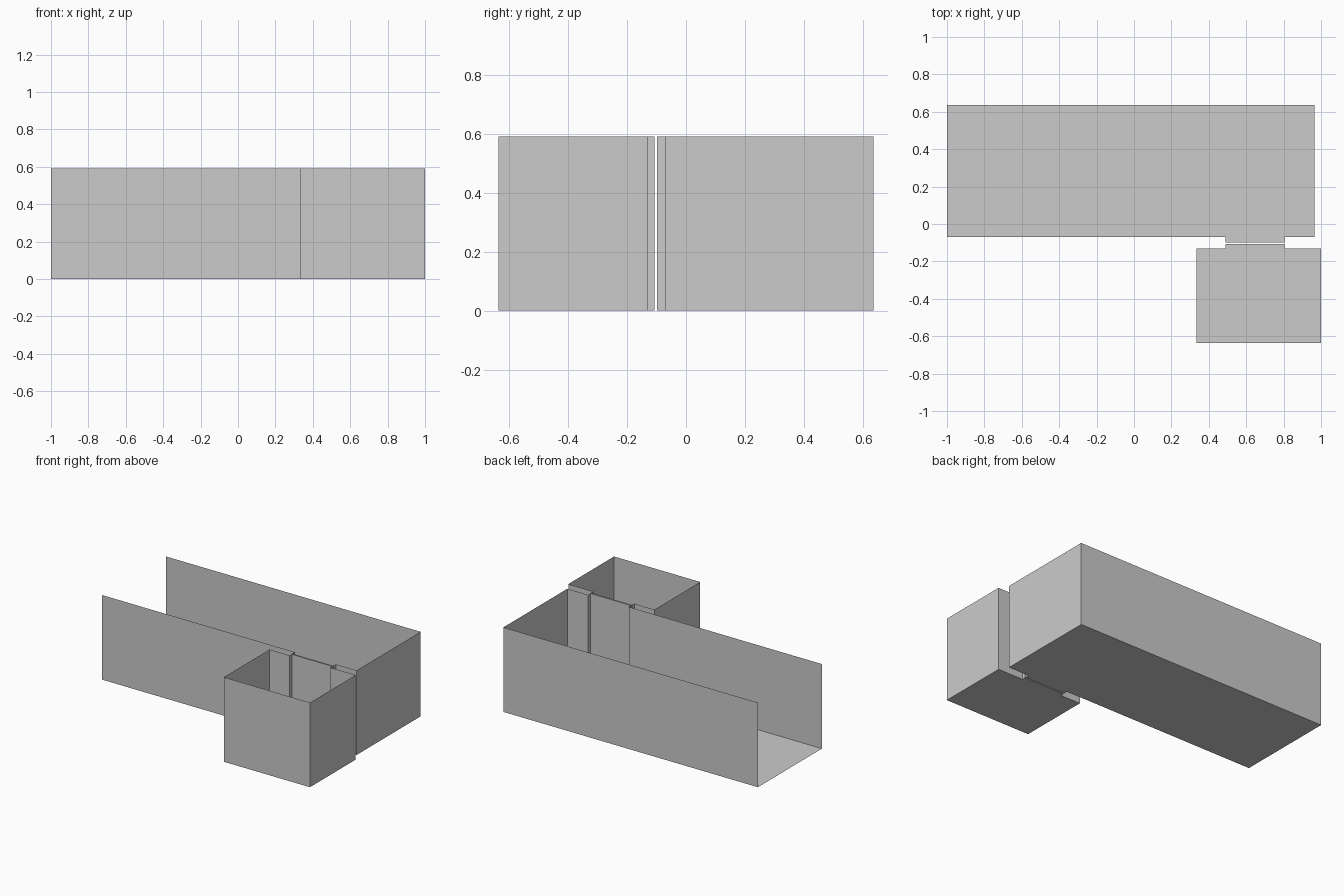
import bpy

if "Cube" in bpy.data.objects:
    bpy.data.objects.remove(bpy.data.objects["Cube"])

H = 0.59  # wall height


def mesh_object(name, verts, faces):
    me = bpy.data.meshes.new(name)
    me.from_pydata(verts, [], faces)
    ob = bpy.data.objects.new(name, me)
    bpy.context.collection.objects.link(ob)
    return ob


def wall_run(name, path):
    """Thin upright wall following a floor-plan path."""
    n = len(path)
    verts = [(x, y, z) for z in (0, H) for x, y in path]
    faces = [(i, i + 1, n + i + 1, n + i) for i in range(n - 1)]
    return mesh_object(name, verts, faces)


def floor(name, x0, x1, y0, y1):
    return mesh_object(name, [(x0, y0, 0), (x1, y0, 0), (x1, y1, 0), (x0, y1, 0)],
                       [(0, 1, 2, 3)])


# Plan dimensions
DOOR_L, DOOR_R = 0.49, 0.805
HALL_Y, HALL_DOOR_Y = -0.07, -0.098
CABIN_Y, CABIN_DOOR_Y = -0.13, -0.107

# Long hall, open at its left end, with recessed door opening
floor("hall_floor", -1, 0.965, HALL_Y, 0.635)
wall_run("hall_walls", [(DOOR_R, HALL_DOOR_Y), (DOOR_R, HALL_Y), (0.965, HALL_Y),
                        (0.965, 0.635), (-1, 0.635)])
wall_run("hall_front_wall", [(-1, HALL_Y), (DOOR_L, HALL_Y), (DOOR_L, HALL_DOOR_Y)])

# Small cabin, walled all round apart from the doorway
floor("cabin_floor", 0.335, 1, -0.635, CABIN_Y)
wall_run("cabin_walls", [(DOOR_L, CABIN_DOOR_Y), (DOOR_L, CABIN_Y), (0.335, CABIN_Y),
                         (0.335, -0.635), (1, -0.635), (1, CABIN_Y),
                         (DOOR_R, CABIN_Y), (DOOR_R, CABIN_DOOR_Y)])

# Thresholds and closed doors between the two rooms
floor("hall_threshold", DOOR_L, DOOR_R, HALL_DOOR_Y, HALL_Y)
floor("cabin_threshold", DOOR_L, DOOR_R, CABIN_Y, CABIN_DOOR_Y)
wall_run("hall_door", [(DOOR_L, HALL_DOOR_Y), (DOOR_R, HALL_DOOR_Y)])
mid = (DOOR_L + DOOR_R) / 2
for side, a, b in (("left", DOOR_L, mid), ("right", mid, DOOR_R)):
    wall_run("cabin_door_" + side, [(a, CABIN_DOOR_Y), (b, CABIN_DOOR_Y)])
